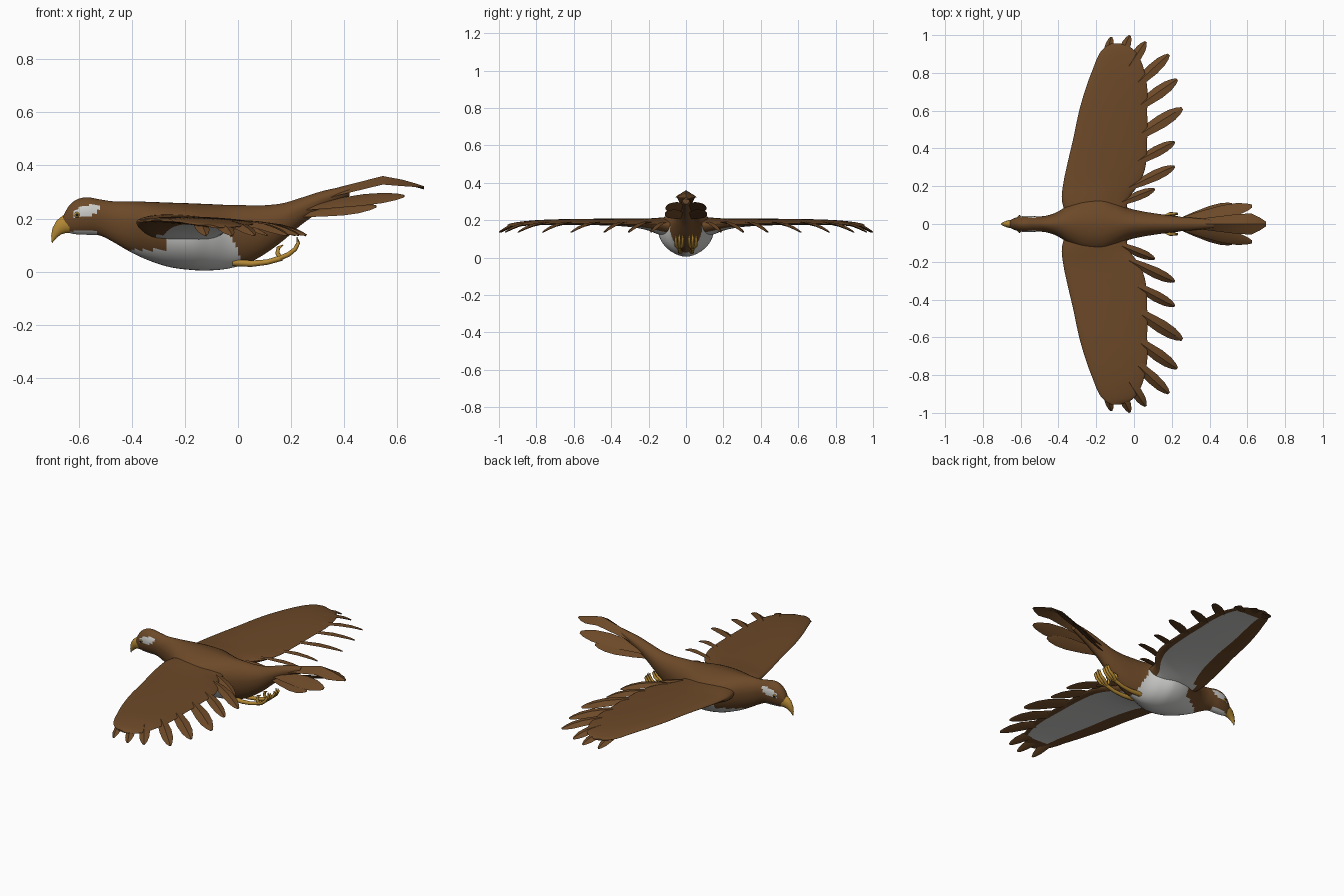
import bpy, bmesh, math
from mathutils import Vector

if "Cube" in bpy.data.objects:
    bpy.data.objects.remove(bpy.data.objects["Cube"])


def mat(name, rgb):
    m = bpy.data.materials.new(name)
    m.diffuse_color = (*rgb, 1)
    m.use_nodes = True
    m.node_tree.nodes["Principled BSDF"].inputs["Base Color"].default_value = m.diffuse_color
    return m


BROWN = mat("brown plumage", (0.150, 0.066, 0.021))
WHITE = mat("pale plumage", (0.60, 0.60, 0.59))
GOLD = mat("golden horn", (0.46, 0.25, 0.035))
BLACK = mat("black pupil", (0.01, 0.01, 0.01))


def interp(rows, t):
    """Smooth (monotone-ish Hermite) interpolation of rows keyed by the first value."""
    n = len(rows)
    i = max(0, min(n - 2, sum(1 for r in rows if r[0] <= t) - 1))
    a, b = rows[i], rows[i + 1]
    p, q = rows[max(i - 1, 0)], rows[min(i + 2, n - 1)]
    h = b[0] - a[0]
    u = (t - a[0]) / h
    out = []
    for k in range(1, len(a)):
        m0 = (b[k] - p[k]) / (b[0] - p[0]) * h
        m1 = (q[k] - a[k]) / (q[0] - a[0]) * h
        out.append((2*u**3 - 3*u*u + 1) * a[k] + (u**3 - 2*u*u + u) * m0
                   + (3*u*u - 2*u**3) * b[k] + (u**3 - u*u) * m1)
    return out


def loft(bm, rings, rule=None):
    """Skin a list of closed rings, with capped ends."""
    vs = [[bm.verts.new(p) for p in r] for r in rings]
    n = len(vs[0])
    for a, b in zip(vs, vs[1:]):
        for j in range(n):
            f = bm.faces.new((a[j], a[(j + 1) % n], b[(j + 1) % n], b[j]))
            if rule:
                f.material_index = rule(f.calc_center_median(), j)
    bm.faces.new(vs[0])
    bm.faces.new(vs[-1])


def finish(name, bm, mats, mirror=False, angle=40):
    bmesh.ops.recalc_face_normals(bm, faces=bm.faces)
    me = bpy.data.meshes.new(name)
    bm.to_mesh(me)
    bm.free()
    ob = bpy.data.objects.new(name, me)
    bpy.context.collection.objects.link(ob)
    for m in mats:
        me.materials.append(m)
    bpy.ops.object.select_all(action='DESELECT')
    bpy.context.view_layer.objects.active = ob
    ob.select_set(True)
    bpy.ops.object.shade_smooth_by_angle(angle=math.radians(angle))
    if mirror:
        md = ob.modifiers.new("mirror", 'MIRROR')
        md.use_axis = (False, True, False)
        md.use_mirror_merge = False
    return ob


def tube(bm, pts, radii, sides=8):
    """Tapered tube through the points."""
    pts = [Vector(p) for p in pts]
    rings = []
    for i, p in enumerate(pts):
        d = (pts[min(i + 1, len(pts) - 1)] - pts[max(i - 1, 0)]).normalized()
        u = d.cross(Vector((0, 1, 0))).normalized()
        v = d.cross(u)
        rings.append([p + radii[i] * (u * math.cos(a) + v * math.sin(a))
                      for a in (2 * math.pi * k / sides for k in range(sides))])
    loft(bm, rings)


def feather(bm, base, tip, width, bulge=0.012, roll=0.0, arch=0.0):
    """Leaf-shaped vane with a raised spine and a blunt tip."""
    base, tip = Vector(base), Vector(tip)
    d = (tip - base).normalized()
    side = d.cross(Vector((0, 0, 1))).normalized()
    up = side.cross(d)
    s2 = side * math.cos(roll) + up * math.sin(roll)
    u2 = up * math.cos(roll) - side * math.sin(roll)
    rings = []
    for t, w in ((0, .45), (.3, .8), (.6, 1), (.8, .88), (.93, .55), (1, .22)):
        c = base.lerp(tip, t) + Vector((0, 0, arch * math.sin(math.pi * t)))
        h = width * w / 2
        rings.append([c - s2 * h, c + u2 * bulge * w, c + s2 * h, c - u2 * .004])
    loft(bm, rings)


# Body, neck and head: x, bottom z, top z, half width
BODY = [(-.66, .165, .205, .016), (-.64, .148, .243, .028), (-.61, .141, .27, .038),
        (-.57, .139, .28, .043), (-.52, .136, .272, .041), (-.47, .112, .265, .043),
        (-.41, .077, .265, .062), (-.34, .044, .263, .105), (-.26, .018, .26, .142),
        (-.17, .006, .257, .148), (-.10, .005, .254, .12), (-.03, .013, .251, .085),
        (.04, .034, .25, .068), (.10, .066, .25, .058), (.17, .117, .258, .048),
        (.24, .178, .279, .039), (.32, .232, .304, .032), (.42, .285, .325, .02)]


def body_rule(c, j):
    face = ((c.x + .572) / .05) ** 2 + ((c.z - .228 - .25 * (c.x + .57)) / .022) ** 2 < 1
    throat = -.64 < c.x < -.525 and c.z < .153
    belly = -.42 < c.x < .03 - .4 * c.z and c.z < (.082 if c.x < -.27 else .185)
    return 1 if face or throat or belly else 0


bm = bmesh.new()
rings = []
for i in range(109):
    x = -.66 + i * .01
    zb, zt, w = interp(BODY, x)
    mid = zb + (zt - zb) * .58
    ring = []
    for k in range(40):
        a = 2 * math.pi * k / 40
        c, s = math.cos(a), math.sin(a)
        ring.append((x, w * math.copysign(abs(c) ** 1.12, c),
                     mid + s * ((zt - mid) if s > 0 else (mid - zb))))
    rings.append(ring)
loft(bm, rings, body_rule)
finish("body", bm, [BROWN, WHITE])

# Hooked beak
bm = bmesh.new()
rings = []
for x, z, h, w in ((-.635, .182, .037, .025), (-.655, .178, .034, .022), (-.675, .166, .028, .017),
                   (-.69, .146, .02, .011), (-.698, .126, .011, .006), (-.70, .11, .002, .002)):
    tilt = (-.635 - x) * 8
    rings.append([(x + h * math.sin(a) * -math.sin(tilt), w * math.cos(a), z + h * math.sin(a) * math.cos(tilt))
                  for a in (2 * math.pi * k / 14 for k in range(14))])
loft(bm, rings)
finish("beak", bm, [GOLD])

# Eyes
for name, r, y, m in (("eye", .011, .0375, GOLD), ("pupil", .006, .0435, BLACK)):
    bm = bmesh.new()
    bmesh.ops.create_uvsphere(bm, u_segments=14, v_segments=8, radius=r)
    for v in bm.verts:
        v.co = Vector((v.co.x - .606, v.co.y * .55 + y, v.co.z + .214))
    finish(name, bm, [m], True)

# Wings: y, leading x, trailing x, z, top bulge, bottom bulge
WING = [(.04, -.36, -.04, .185, .035, .09), (.13, -.382, -.03, .186, .03, .065),
        (.21, -.375, .025, .187, .024, .036), (.30, -.357, .06, .188, .022, .02),
        (.45, -.322, .07, .19, .02, .013), (.60, -.29, .07, .19, .019, .011),
        (.72, -.255, .07, .189, .017, .01), (.82, -.218, .052, .186, .015, .009),
        (.90, -.184, .018, .18, .012, .008), (.94, -.15, -.025, .176, .008, .006),
        (.955, -.12, -.07, .174, .004, .004)]
N = 20


def wing_rule(c, j):
    lead, trail = interp(WING, c.y)[:2]
    f = (c.x - lead) / (trail - lead)
    return 1 if j >= N and c.y < .88 and .24 < f < .9 else 0


bm = bmesh.new()
rings = []
for i in range(62):
    y = .04 + .915 * i / 61
    lead, trail, z, top, bot = interp(WING, y)
    ring = []
    for k in range(2 * N):
        a = math.pi * k / N
        f = .5 - .5 * math.cos(a)
        ring.append((lead + f * (trail - lead), y,
                     z - .008 * f + math.sin(a) * (top * (1.25 - .5 * f) if k < N else bot)))
    rings.append(ring)
loft(bm, rings, wing_rule)
finish("wings", bm, [BROWN, WHITE], True)

# Flight feathers: base x, y, tip x, y, width
bm = bmesh.new()
for bx, by, tx, ty, w in ((-.10, .10, .11, .185, .05), (-.03, .19, .215, .305, .06),
                          (-.02, .31, .215, .435, .06), (-.02, .44, .255, .612, .075),
                          (-.02, .59, .228, .765, .07), (-.03, .70, .185, .897, .065),
                          (-.06, .78, .062, .965, .06), (-.10, .81, -.022, .998, .055),
                          (-.16, .81, -.12, .99, .05)):
    feather(bm, (bx, by, .188), (tx, ty, .137), w, roll=.25, arch=.012)
finish("flight_feathers", bm, [BROWN], True, 30)

# Tail: keeled centre feather and two pairs of side feathers
bm = bmesh.new()
rings = []
for x, z, w, drop in ((.26, .284, .02, .03), (.38, .318, .032, .03), (.545, .36, .052, .032),
                      (.62, .346, .056, .024), (.665, .333, .035, .014), (.70, .322, .012, .004)):
    rings.append([(x, -w, z - drop), (x, 0, z), (x, w, z - drop), (x, 0, z - .012)])
loft(bm, rings)
finish("tail_centre", bm, [BROWN], False, 30)
bm = bmesh.new()
feather(bm, (.24, .015, .24), (.625, .095, .284), .085, .01, .55, .004)
feather(bm, (.23, .012, .215), (.52, .105, .245), .07, .01, .65, .0)
finish("tail_sides", bm, [BROWN], True, 30)

# Legs and curled toes
bm = bmesh.new()
tube(bm, [(-.02, .03, .035), (.05, .032, .03), (.11, .034, .036), (.165, .036, .052)],
     [.014, .012, .01, .011])
for y0, top in ((.018, .12), (.036, .13), (.054, .12)):
    tube(bm, [(.155, .036, .05), (.19, y0, .065), (.215, y0, .085), (.227, y0, .108), (.222, y0, top)],
         [.009, .009, .008, .007, .002])
tube(bm, [(.16, .036, .052), (.148, .034, .07), (.152, .032, .09), (.17, .03, .1)],
     [.009, .008, .007, .002])
finish("legs", bm, [GOLD], True, 50)
